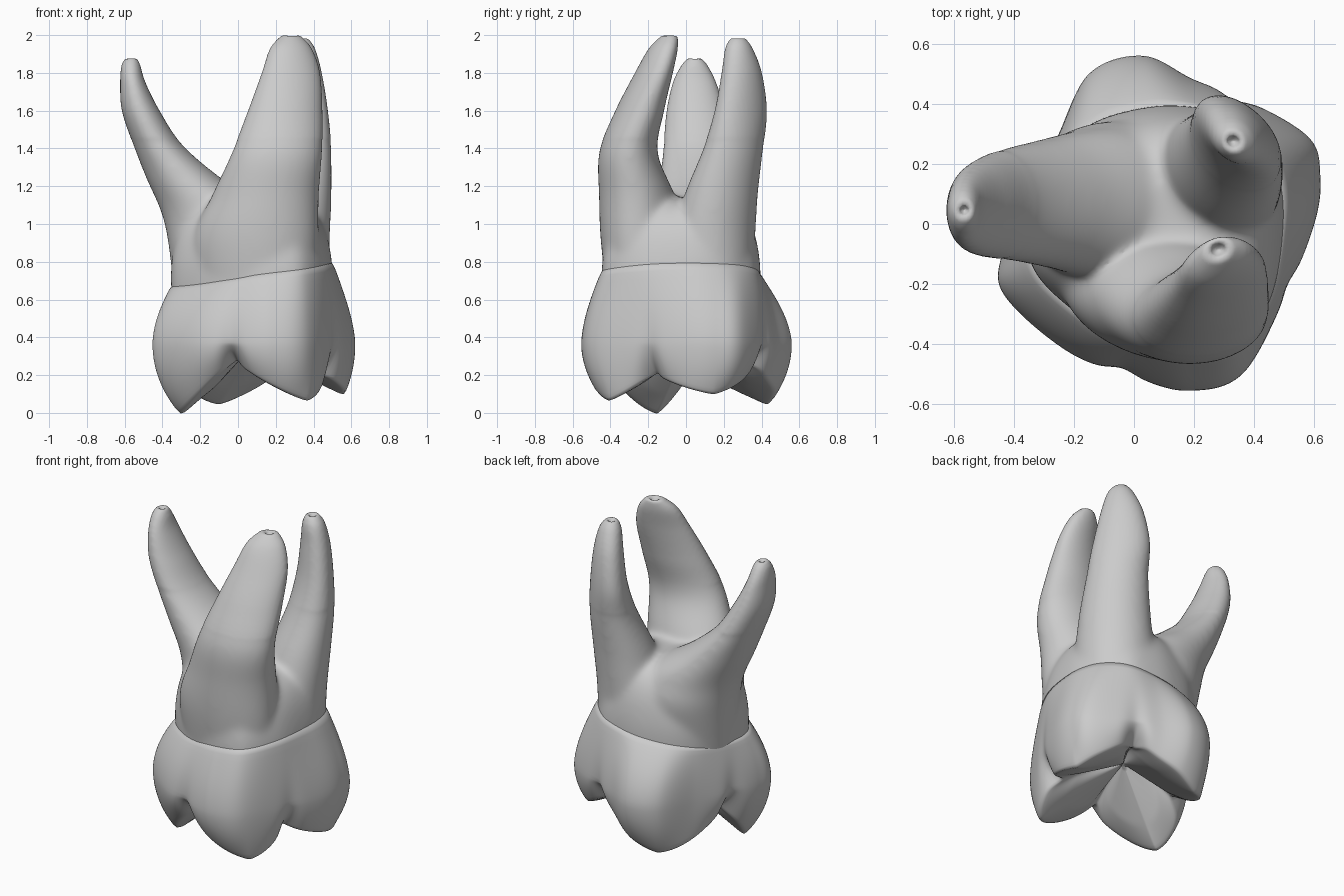
import bpy, bmesh
from math import cos, sin, pi, radians, degrees, atan2, exp
from mathutils import Vector

if "Cube" in bpy.data.objects:
    bpy.data.objects.remove(bpy.data.objects["Cube"])

CX, CY = 0.08, 0.0      # crown centre


def spline(pts, steps, closed=False):
    """Catmull-Rom through tuples of any size."""
    n, out = len(pts), []
    pick = (lambda i: pts[i % n]) if closed else (lambda i: pts[min(max(i, 0), n - 1)])
    for i in range(n if closed else n - 1):
        p = [pick(i + k) for k in (-1, 0, 1, 2)]
        for s in range(steps):
            t = s / steps
            out.append(tuple(
                0.5 * (2 * b + (c - a) * t + (2 * a - 5 * b + 4 * c - d) * t * t
                       + (3 * b - a - 3 * c + d) * t ** 3) for a, b, c, d in zip(*p)))
    if not closed:
        out.append(pts[-1])
    return out


def loft(bm, rings, cap_start=True, cap_end=True):
    vs = [[bm.verts.new(p) for p in r] for r in rings]
    n = len(vs[0])
    for a, b in zip(vs, vs[1:]):
        for i in range(n):
            j = (i + 1) % n
            bm.faces.new((a[i], a[j], b[j], b[i]))
    if cap_start:
        bm.faces.new(vs[0][::-1])
    if cap_end:
        bm.faces.new(vs[-1])


def make_object(bm, name):
    bmesh.ops.recalc_face_normals(bm, faces=bm.faces)
    me = bpy.data.meshes.new(name)
    bm.to_mesh(me)
    bm.free()
    ob = bpy.data.objects.new(name, me)
    bpy.context.collection.objects.link(ob)
    bpy.context.view_layer.objects.active = ob
    for p in me.polygons:
        p.use_smooth = True
    return ob


# outlines at the widest part of the crown and at the neck
BELLY = spline([(.60, 0), (.62, .16), (.58, .29), (.37, .415), (.20, .48), (.03, .56),
                (-.15, .50), (-.26, .28), (-.36, .10), (-.44, -.10), (-.43, -.24),
                (-.22, -.425), (0, -.51), (.18, -.555), (.36, -.50), (.50, -.25)], 16, True)
NECK = spline([(.50, 0), (.485, .16), (.43, .27), (.33, .36), (.20, .39), (.05, .39),
               (-.13, .34), (-.25, .24), (-.33, .08), (-.355, -.08), (-.30, -.20),
               (-.13, -.34), (.02, -.41), (.17, -.445), (.34, -.42), (.46, -.24)], 16, True)

# alternating cusps and grooves: angle, z, radius of tip (or depth of groove)
KNOTS = [(-55, .06, .50), (-25, .21, .06), (17, .095, .50), (59, .28, .10),
         (113, .04, .466), (173, .25, .08), (202, -.01, .41), (256, .28, .09),
         (305, .06, .50)]


def rim(theta, rb):
    """Chewing edge radius and height, inner lobe height, groove strength."""
    th = (theta + 55) % 360 - 55
    for k in range(8):
        a, b = KNOTS[k], KNOTS[k + 1]
        if a[0] <= th <= b[0]:
            f = (th - a[0]) / (b[0] - a[0])
            cusp, groove, u = (a, b, f) if k % 2 == 0 else (b, a, 1 - f)
            notch = groove[2] * exp(-((1 - u) * abs(b[0] - a[0]) / 6) ** 2)
            re = cusp[2] + (rb * .86 - cusp[2]) * u
            rise = groove[1] - cusp[1]
            return re, cusp[1] + rise * u ** 1.3, cusp[1] + rise * u ** 2, notch


def bez(a, b, c, t):
    return a * (1 - t) ** 2 + 2 * b * t * (1 - t) + c * t * t


# crown: one column of points per outline sample
columns = []
for (bx, by), (nx, ny) in zip(BELLY, NECK):
    P, Q, C = Vector((bx - CX, by - CY)), Vector((nx - CX, ny - CY)), Vector((CX, CY))
    rb, d = P.length, P.normalized()
    theta = degrees(atan2(d.y, d.x))
    re, ze, zi, notch = rim(theta, rb)
    zn, zb = .735 + .065 * cos(radians(theta)), .37
    col = [(*(C + Q * .95), zn - .005)]
    for i in range(12):                       # neck to belly
        t = i / 12
        z = bez(zn, .53, zb, t)
        p = bez(Q, P * .93 + Q * .07, P, t) - d * notch * .2 * t ** 2
        col.append((*(C + p), z))
    for i in range(14):                       # belly to chewing edge
        t = i / 14
        r = bez(rb, rb, re, t) - notch * (.2 + .8 * t)
        col.append((*(C + d * r), bez(zb, zb * .45 + ze * .55, ze, t)))
    for i in range(24):                       # chewing surface to central pit
        s = 1 - i / 24
        w = min(1, (1 - s) * 3)               # lobes get rounder inside the edge
        z0 = ze * (1 - w) + zi * w
        z = z0 + (.36 - z0) * (1 - s) ** 1.1 + notch * 1.6 * s * (1 - s)
        col.append((*(C + d * ((re - notch) * s)), z))
    columns.append(col)
bm = bmesh.new()
loft(bm, list(zip(*columns)), cap_start=False)
crown = make_object(bm, "crown")
m = crown.modifiers.new("soften", 'SMOOTH')
m.factor, m.iterations = .5, 3


# roots: sections are z, centre x, centre y, radius x, radius y, turn
def root(bm, sections):
    rings = []
    for z, x, y, a, b, turn in spline(sections, 6):
        c, s = cos(radians(turn)), sin(radians(turn))
        ring = [(a * cos(2 * pi * i / 40), b * sin(2 * pi * i / 40)) for i in range(40)]
        rings.append([(x + p * c - q * s, y + p * s + q * c, z) for p, q in ring])
    z, x, y = sections[-1][:3]                # small opening at the tip
    end = rings[-1]
    for k, dz in ((.6, 0), (.45, -.035)):
        rings.append([(x + k * (p[0] - x), y + k * (p[1] - y), z + dz) for p in end])
    loft(bm, rings)


bm = bmesh.new()
root(bm, [(.55, .10, -.20, .31, .20, -12), (.90, .09, -.22, .34, .225, -12),
          (1.15, .145, -.26, .285, .20, -6), (1.38, .207, -.305, .24, .155, 3),
          (1.60, .25, -.245, .20, .125, 12), (1.80, .28, -.17, .16, .092, 18),
          (1.93, .28, -.12, .115, .07, 20), (2.0, .28, -.085, .05, .04, 20)])
root(bm, [(.55, .27, .14, .20, .20, -45), (.90, .265, .145, .23, .21, -45),
          (1.15, .30, .185, .21, .18, -45), (1.40, .335, .25, .18, .135, -45),
          (1.60, .338, .29, .165, .105, -45), (1.80, .337, .295, .125, .085, -45),
          (1.93, .335, .28, .08, .065, -45), (1.985, .33, .275, .04, .036, -45)])
root(bm, [(.55, -.06, .02, .27, .24, 0), (.90, -.055, .06, .315, .28, 0),
          (1.07, -.12, .07, .29, .25, 0), (1.24, -.285, .07, .20, .213, 0),
          (1.42, -.425, .065, .13, .185, 0), (1.60, -.515, .052, .10, .155, 0),
          (1.75, -.557, .045, .067, .115, 0), (1.84, -.567, .045, .05, .07, 0),
          (1.88, -.565, .045, .03, .034, 0)])
# trunk joining the three roots
loft(bm, [[(CX + (x - CX) * s, CY + (y - CY) * s, z) for x, y in NECK]
          for z, s in spline([(.55, .98), (.70, 1.0), (.82, .985), (.95, .92), (1.05, .80),
                              (1.11, .62), (1.14, .35)], 4)])
roots = make_object(bm, "roots")
m = roots.modifiers.new("merge", 'REMESH')
m.mode, m.voxel_size, m.use_smooth_shade = 'VOXEL', .012, True
bpy.ops.object.modifier_apply(modifier="merge")
# strong blending where the roots branch, light at the tips
low = roots.vertex_groups.new(name="branching")
low.add([v.index for v in roots.data.vertices if v.co.z < 1.45], 1, 'ADD')
for name, group, count in (("blend", "branching", 40), ("soften", "", 4)):
    m = roots.modifiers.new(name, 'SMOOTH')
    m.factor, m.iterations, m.vertex_group = .5, count, group
    bpy.ops.object.modifier_apply(modifier=name)

# trim the part hidden inside the crown
bm = bmesh.new()
bm.from_mesh(roots.data)
bmesh.ops.bisect_plane(bm, geom=bm.verts[:] + bm.edges[:] + bm.faces[:],
                       plane_co=(0, 0, .69), plane_no=(-.13, 0, 1), clear_inner=True)
bm.to_mesh(roots.data)
bm.free()
